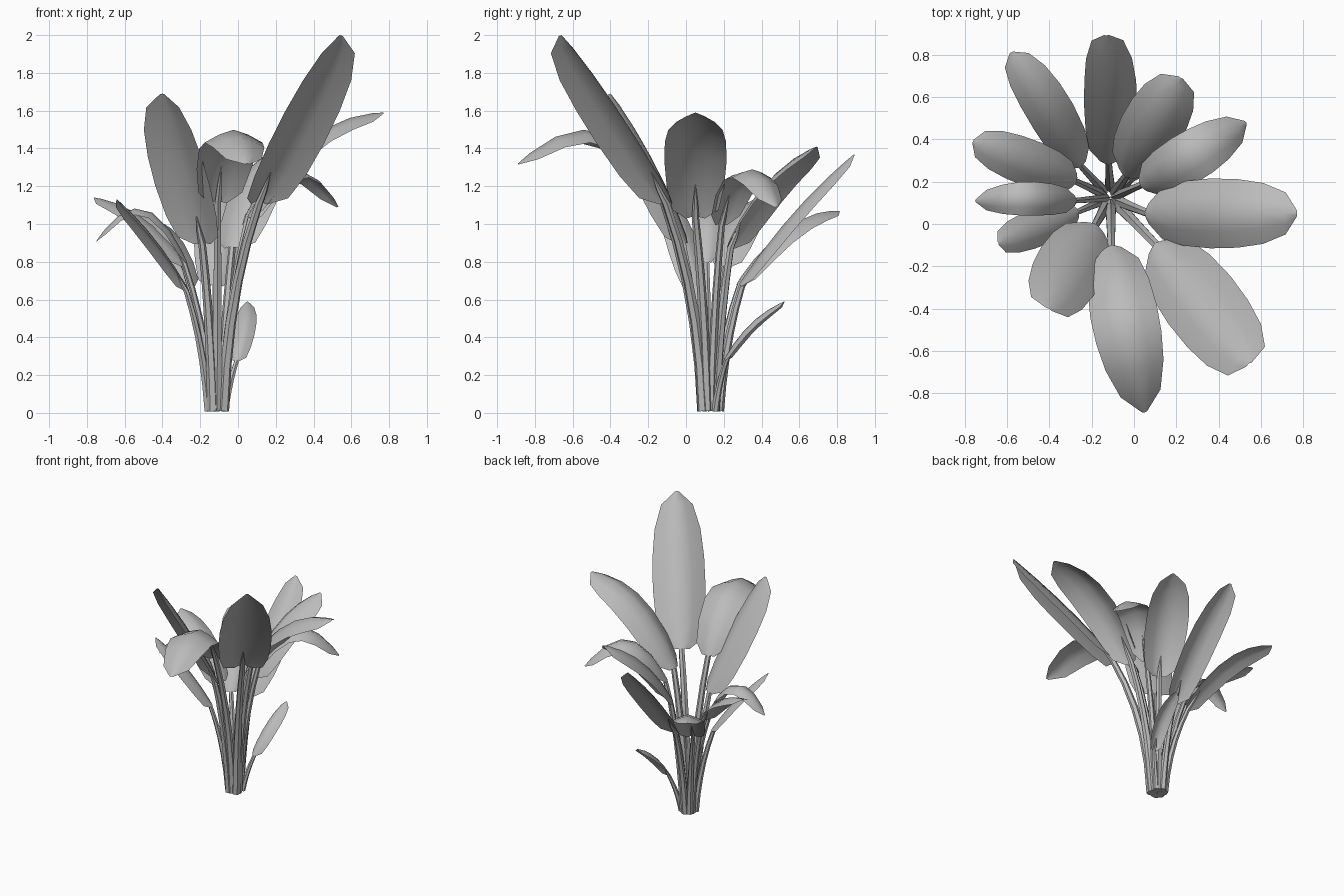
import bpy, bmesh, math
from mathutils import Vector

cube = bpy.data.objects.get("Cube")
if cube:
    bpy.data.objects.remove(cube, do_unlink=True)

grey = bpy.data.materials.new("plain_grey")
grey.use_nodes = True
COLOUR = (0.5, 0.5, 0.5, 1)
grey.diffuse_color = COLOUR
grey.node_tree.nodes["Principled BSDF"].inputs["Base Color"].default_value = COLOUR

UP = Vector((0, 0, 1))
ROOT = Vector((-0.11, 0.125, 0.01))


def bezier(a, c, b, t):
    return a * (1 - t) ** 2 + c * 2 * t * (1 - t) + b * t ** 2


def bezier_dir(a, c, b, t):
    return ((c - a) * (1 - t) + (b - c) * t).normalized()


def finish(name, bm):
    mesh = bpy.data.meshes.new(name)
    bmesh.ops.recalc_face_normals(bm, faces=bm.faces)
    bm.to_mesh(mesh)
    bm.free()
    mesh.materials.append(grey)
    obj = bpy.data.objects.new(name, mesh)
    bpy.context.collection.objects.link(obj)
    bpy.ops.object.select_all(action='DESELECT')
    obj.select_set(True)
    bpy.context.view_layer.objects.active = obj
    bpy.ops.object.shade_smooth_by_angle(angle=math.radians(50))


# (position along the blade, share of full width)
OUTLINE = [(0, .3), (.06, .74), (.2, .92), (.4, 1), (.6, .98), (.78, .87), (.93, .6), (1, .08)]


def blade(name, a, c, b, half, droop):
    """Arched blade: a midrib with two strips falling away on each side."""
    bm = bmesh.new()
    side = (b - a).cross(UP).normalized()
    rows = []
    for t, w in OUTLINE:
        p = bezier(a, c, b, t)
        normal = side.cross(bezier_dir(a, c, b, t))
        rows.append([bm.verts.new(p + side * half * w * s - normal * droop * w * abs(s) ** 1.4)
                     for s in (-1, -.5, 0, .5, 1)])
    for r, q in zip(rows, rows[1:]):
        for i in range(4):
            bm.faces.new((r[i], r[i + 1], q[i + 1], q[i]))
    finish(name, bm)


def stem(name, a, c, b, spread, radius):
    """Tapered six-sided stalk that dies out under the blade."""
    bm = bmesh.new()
    side = (b - a).cross(UP).normalized()
    out = Vector((a.x - ROOT.x, a.y - ROOT.y, 0)).normalized()
    foot = ROOT + out * spread
    end = a - side.cross(bezier_dir(a, c, b, 0)) * radius * .7
    bend = foot + Vector((0, 0, (a.z - foot.z) * 0.55)) + out * 0.03
    path = []
    for i in range(6):
        t = i / 5
        path.append((bezier(foot, bend, end, t), bezier_dir(foot, bend, end, t), radius * (1 - .35 * t)))
    for t, r in ((.08, radius * .45), (.17, .002)):
        d = bezier_dir(a, c, b, t)
        path.append((bezier(a, c, b, t) - side.cross(d) * (r + .004), d, r))
    rings = []
    for p, d, r in path:
        u = d.cross(Vector((-out.y, out.x, 0))).normalized()
        v = d.cross(u)
        rings.append([bm.verts.new(p + (u * math.cos(k * math.pi / 3) + v * math.sin(k * math.pi / 3)) * r)
                      for k in range(6)])
    for r, q in zip(rings, rings[1:]):
        for k in range(6):
            bm.faces.new((r[k], r[k - 1], q[k - 1], q[k]))
    bm.faces.new(rings[0])
    bm.faces.new(rings[-1])
    finish(name, bm)


# name: blade start, middle, tip, half width, droop of the sides, spread of the stalk's foot
LEAVES = {
    "back": ((-.12, .28, .68), (-.11, .57, 1.06), (-.13, .89, 1.37), .125, .06, .05),
    "back_right": ((-.25, .27, .68), (-.4, .54, .98), (-.58, .81, 1.07), .11, .045, .05),
    "back_left": ((-.04, .22, .88), (.07, .43, 1.22), (.22, .69, 1.41), .15, .075, .035),
    "left_drooping": ((.03, .18, 1.0), (.27, .32, 1.29), (.53, .48, 1.09), .12, .045, .025),
    "left": ((.05, .05, 1.04), (.38, .05, 1.45), (.77, .05, 1.59), .165, .075, .035),
    "front_left_tall": ((.1, -.09, 1.12), (.31, -.36, 1.57), (.54, -.66, 2), .185, .09, .045),
    "front_drooping": ((-.11, -.1, 1.12), (-.04, -.46, 1.49), (.05, -.89, 1.32), .16, .07, .035),
    "front_right": ((-.18, 0, .9), (-.29, -.18, 1.31), (-.4, -.4, 1.69), .165, .06, .045),
    "right_front": ((-.26, .06, .65), (-.44, -.01, .92), (-.64, -.09, 1.13), .09, .04, .05),
    "right_drooping": ((-.27, .11, .8), (-.5, .12, 1.08), (-.75, .11, .91), .08, .035, .025),
    "right_back": ((-.27, .2, .78), (-.5, .29, 1.03), (-.76, .39, 1.14), .11, .045, .045),
    "low_back": ((-.01, .2, .28), (.03, .34, .47), (.05, .52, .59), .06, .035, .05),
}
for name, (start, middle, tip, half, droop, spread) in LEAVES.items():
    a, m, b = Vector(start), Vector(middle), Vector(tip)
    c = m * 2 - (a + b) / 2
    blade(name + "_leaf", a, c, b, half, droop)
    stem(name + "_stem", a, c, b, spread, .014 + .1 * half)
